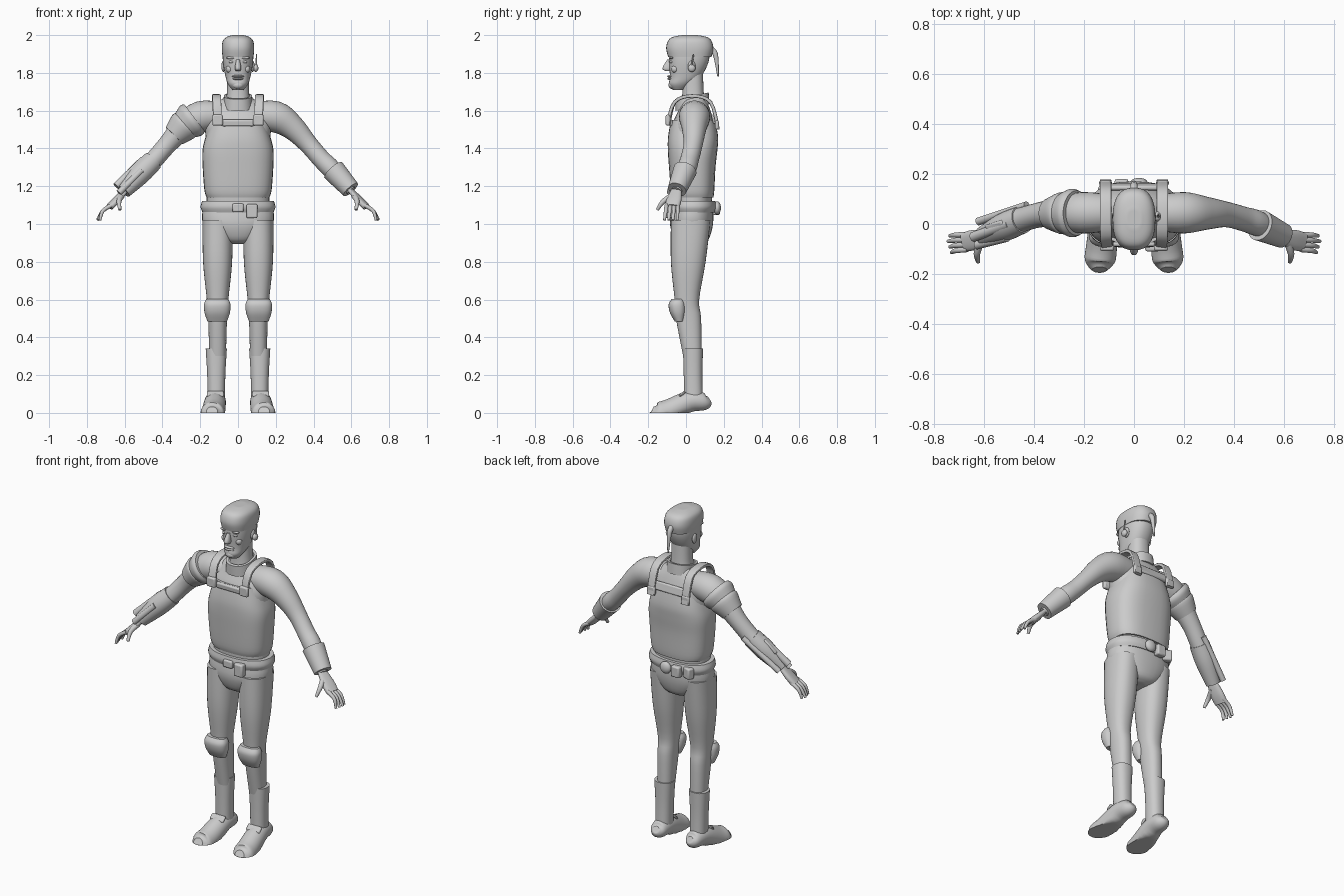
import bpy, bmesh, math
from mathutils import Vector, Matrix, Euler

if "Cube" in bpy.data.objects:
    bpy.data.objects.remove(bpy.data.objects["Cube"])

grey = bpy.data.materials.new("plain_grey")
grey.use_nodes = True
grey.diffuse_color = (.6, .6, .6, 1)
grey.node_tree.nodes["Principled BSDF"].inputs["Base Color"].default_value = grey.diffuse_color
UP = Vector((0, 0, 1))


def finish(name, bm, pair=False, bevel=0):
    bmesh.ops.recalc_face_normals(bm, faces=bm.faces)
    mesh = bpy.data.meshes.new(name)
    bm.to_mesh(mesh)
    bm.free()
    mesh.materials.append(grey)
    part = bpy.data.objects.new(name, mesh)
    bpy.context.collection.objects.link(part)
    bpy.ops.object.select_all(action='DESELECT')
    part.select_set(True)
    bpy.context.view_layer.objects.active = part
    bpy.ops.object.shade_smooth_by_angle(angle=math.radians(40))
    if bevel:
        soften = part.modifiers.new("soft_edges", 'BEVEL')
        soften.width, soften.segments = bevel, 2
    if pair:
        mirror = part.modifiers.new("other_side", 'MIRROR')
        mirror.use_mirror_merge = False


def spline(rows, steps=4):
    """Smooth curve through rows of numbers."""
    out = []
    last = len(rows) - 1
    for i in range(last):
        stencil = [rows[max(0, min(last, i + k))] for k in (-1, 0, 1, 2)]
        for step in range(steps):
            t = step / steps
            out.append([b + t / 2 * (c - a + t * (2 * a - 5 * b + 4 * c - d + t * (3 * (b - c) + d - a)))
                        for a, b, c, d in zip(*stencil)])
    return out + [list(rows[-1])]


def skin(name, frames, power, tilt, hollow, pair, sides=32):
    """Join superellipse outlines given as (centre, half width vector, half depth vector)."""
    inset = [(centre, u * .82, v * .82) for centre, u, v in (frames[0], frames[-1])]
    frames = [inset[0], *frames, inset[1]]
    bm = bmesh.new()
    loops = []
    for centre, u, v in frames:
        loop = []
        for k in range(sides):
            angle = k * math.tau / sides
            c, s = (math.copysign(abs(w) ** (2 / power), w) for w in (math.cos(angle), math.sin(angle)))
            point = centre + u * c + v * s
            point.z = max(0, point.z + tilt * point.y)
            loop.append(bm.verts.new(point))
        loops.append(loop)
    bands = list(zip(loops, loops[1:]))
    if hollow:
        bands.append((loops[-1], loops[0]))
    else:
        bm.faces.new(loops[0])
        bm.faces.new(loops[-1])
    for low, high in bands:
        for k in range(sides):
            bm.faces.new((low[k], low[k - 1], high[k - 1], high[k]))
    finish(name, bm, pair)


def column(name, rows, x=0, power=2.3, tilt=0, hollow=False):
    """Upright form from rows of (height, front, back, half width); mirrored when off centre."""
    frames = [(Vector((x, (front + back) / 2, z)), Vector((half, 0, 0)), Vector((0, (back - front) / 2, 0)))
              for z, front, back, half in spline(rows)]
    skin(name, frames, power, tilt, hollow, x != 0)


def limb(name, rows, squash=1, power=2, pair=False):
    """Form along a path of (x, y, z, radius); squash sets depth against width."""
    rows = spline(rows)
    points = [Vector(row[:3]) for row in rows]
    frames = []
    for i, point in enumerate(points):
        along = points[min(i + 1, len(points) - 1)] - points[max(i - 1, 0)]
        u = along.cross(UP).normalized()
        v = u.cross(along).normalized()
        frames.append((point, u * rows[i][3], v * rows[i][3] * squash))
    skin(name, frames, power, 0, False, pair)


def box(name, place, size, turn=(0, 0, 0), pair=False):
    bm = bmesh.new()
    bmesh.ops.create_cube(bm, size=1, matrix=Matrix.LocRotScale(Vector(place), Euler(turn), Vector(size)))
    finish(name, bm, pair, bevel=.008)


def ball(name, place, size, pair=False):
    bm = bmesh.new()
    bmesh.ops.create_uvsphere(bm, u_segments=20, v_segments=12, radius=1,
                              matrix=Matrix.LocRotScale(Vector(place), None, Vector(size)))
    finish(name, bm, pair)


# head, hair and face
column("head", [(1.71, -.07, -.01, .03), (1.74, -.09, .03, .053), (1.78, -.085, .08, .066),
                (1.86, -.09, .12, .08), (1.93, -.085, .12, .077), (1.97, -.05, .09, .05)])
column("hair", [(1.885, -.095, .135, .082), (1.93, -.105, .145, .086), (1.97, -.095, .135, .08),
                (1.99, -.07, .11, .06), (2, -.02, .06, .03)], power=2.5)
limb("hair_tail", [(0, .12, 1.93, .015), (0, .155, 1.9, .014), (0, .17, 1.78, .004)])
column("nose", [(1.81, -.11, -.08, .012), (1.825, -.125, -.07, .017), (1.87, -.1, -.07, .009)])
ball("upper_lip", (0, -.083, 1.782), (.033, .017, .007))
ball("lower_lip", (0, -.082, 1.769), (.03, .017, .007))
ball("chin", (0, -.073, 1.735), (.03, .02, .02))
ball("eyes", (.034, -.075, 1.858), (.015, .012, .008), pair=True)
ball("brows", (.036, -.078, 1.88), (.026, .012, .008), pair=True)
ball("cheeks", (.045, -.058, 1.82), (.02, .02, .02), pair=True)
ball("ears", (.078, .03, 1.835), (.01, .02, .03), pair=True)
ball("ear_piece", (.094, .03, 1.825), (.014, .02, .02))
limb("ear_antenna", [(.097, .03, 1.84, .005), (.098, .04, 1.9, .003)])
column("neck", [(1.6, -.03, .11, .075), (1.68, -.02, .095, .06), (1.8, -.02, .09, .056)])
column("collar", [(1.61, -.055, .125, .08), (1.672, -.057, .12, .075)], tilt=.2, hollow=True)

# torso and clothing
column("torso", [(1.07, -.065, .135, .165), (1.42, -.08, .15, .17), (1.53, -.07, .148, .175),
                 (1.6, -.04, .13, .15), (1.65, -.02, .11, .1), (1.675, 0, .1, .06)])
column("vest", [(1.14, -.07, .145, .166), (1.18, -.08, .15, .178), (1.3, -.09, .156, .187),
                (1.39, -.096, .166, .188), (1.46, -.095, .17, .172), (1.55, -.08, .155, .142)], power=2.7)
box("chest_panel", (0, -.08, 1.535), (.17, .02, .035), (.1, 0, 0))
box("back_panel", (0, .149, 1.555), (.2, .02, .05), (.25, 0, 0))
column("belt", [(1.062, -.08, .15, .188), (1.09, -.09, .16, .198), (1.123, -.085, .155, .19)], hollow=True)
box("belt_buckle", (0, -.093, 1.085), (.06, .02, .045))
box("front_pouch", (.074, -.09, 1.068), (.058, .04, .075))
ball("back_canister", (.02, .165, 1.085), (.035, .02, .035))
box("back_pouch", (-.05, .16, 1.08), (.055, .04, .065))
box("side_back_pouch", (-.115, .14, 1.08), (.055, .04, .065), (0, 0, -.4))
column("pelvis", [(.895, -.02, .08, .04), (.92, -.06, .12, .11), (1, -.085, .143, .185),
                  (1.09, -.075, .145, .186)])

# shoulder straps and clips
limb("shoulder_straps", [(.108, -.094, 1.53, .023), (.112, -.06, 1.645, .023), (.114, .03, 1.678, .023),
                         (.114, .13, 1.645, .023), (.114, .17, 1.5, .023)], squash=.4, power=6, pair=True)
box("strap_buckles", (.108, -.096, 1.55), (.056, .024, .058), pair=True)
box("strap_back_clips", (.114, .164, 1.525), (.052, .02, .05), pair=True)

# legs, knee pads and boots
column("trouser_legs", [(1.02, -.08, .13, .08), (.8, -.08, .104, .077), (.6, -.06, .07, .057),
                        (.5, -.053, .08, .05), (.3, -.015, .083, .044)], x=.108)
column("knee_pads", [(.485, -.06, -.01, .052), (.53, -.085, 0, .067), (.575, -.092, 0, .07),
                     (.603, -.075, -.01, .058)], x=.11, power=2.5)
column("boot_shafts", [(.06, -.01, .09, .046), (.2, -.012, .087, .048), (.34, -.016, .09, .056)], x=.115)
limb("boot_feet", [(.113, .125, .07, .02), (.115, .1, .06, .045), (.12, .02, .06, .056),
                   (.13, -.09, .01, .062), (.137, -.15, -.005, .06), (.138, -.184, .005, .03)], pair=True)
box("boot_straps", (.12, -.02, .1), (.09, .04, .014), (.7, 0, 0), pair=True)

# arms and hands
limb("arms", [(.08, .045, 1.575, .07), (.2, .045, 1.567, .083), (.29, .043, 1.51, .066),
              (.37, .038, 1.425, .051), (.44, .02, 1.345, .049), (.5, 0, 1.285, .05),
              (.6, -.05, 1.175, .026)], pair=True)
limb("palms", [(.585, -.048, 1.19, .025), (.64, -.063, 1.13, .04), (.68, -.073, 1.09, .038)],
     squash=.45, power=2.5, pair=True)
for finger in range(4):
    y = -.042 - .02 * finger
    reach = .745 - .007 * abs(finger - 1)
    limb(f"fingers_{finger + 1}", [(.668, y, 1.1, .011), (.715, y * 1.05, 1.07, .01),
                                   (reach, y * 1.12, 1.02, .007)], pair=True)
limb("thumbs", [(.615, -.07, 1.15, .016), (.63, -.12, 1.12, .013), (.625, -.152, 1.075, .008)], pair=True)

# left wrist cuff
limb("left_cuff", [(.505, -.005, 1.285, .063), (.597, -.047, 1.182, .05)])

# right shoulder plates
limb("upper_shoulder_plate", [(-.23, .044, 1.562, .09), (-.25, .044, 1.547, .097), (-.285, .044, 1.522, .08)])
limb("lower_shoulder_plate", [(-.275, .043, 1.53, .08), (-.29, .043, 1.515, .084), (-.338, .04, 1.467, .063)])

# right gauntlet with its rods
limb("right_gauntlet", [(-.45, .017, 1.335, .055), (-.52, -.012, 1.265, .057), (-.605, -.05, 1.173, .04)])
limb("gauntlet_top_rod", [(-.5, 0, 1.34, .02), (-.645, -.052, 1.2, .02)])
limb("gauntlet_back_rod", [(-.43, .075, 1.35, .016), (-.625, .01, 1.175, .016)])
limb("gauntlet_front_rod", [(-.51, -.055, 1.285, .017), (-.63, -.085, 1.165, .017)])
box("gauntlet_display", (-.555, -.01, 1.3), (.1, .035, .02), (0, -.78, .3))
